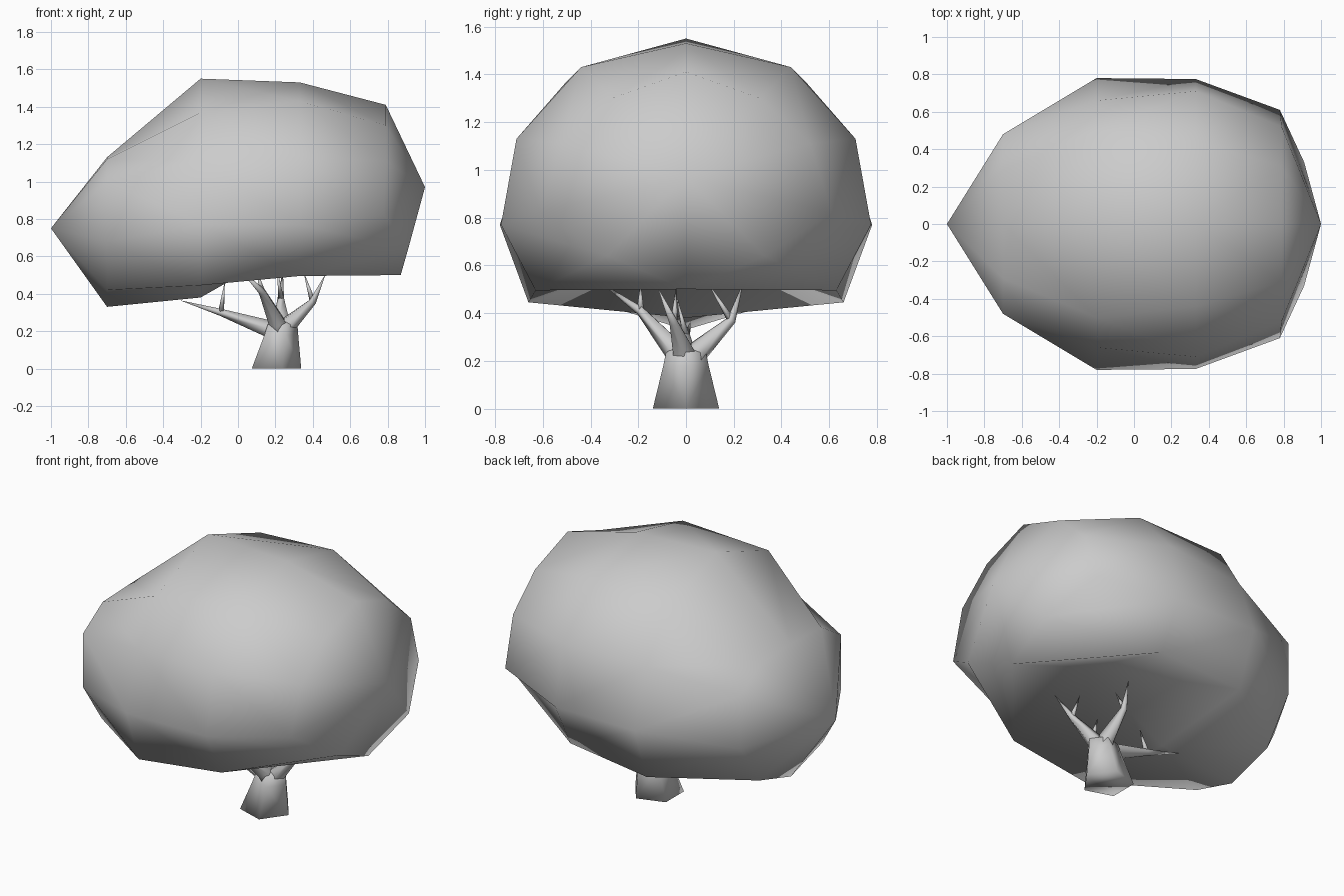
import bpy, bmesh, math
from mathutils import Vector

cube = bpy.data.objects.get("Cube")
if cube:
    bpy.data.objects.remove(cube, do_unlink=True)

GREY = (0.6, 0.6, 0.6, 1)
mat = bpy.data.materials.new("plain grey")
mat.use_nodes = True
mat.diffuse_color = GREY
mat.node_tree.nodes["Principled BSDF"].inputs["Base Color"].default_value = GREY


def finish(name, bm):
    bmesh.ops.recalc_face_normals(bm, faces=bm.faces[:])
    mesh = bpy.data.meshes.new(name)
    for f in bm.faces:
        f.smooth = True
    bm.to_mesh(mesh)
    bm.free()
    mesh.materials.append(mat)
    ob = bpy.data.objects.new(name, mesh)
    bpy.context.collection.objects.link(ob)


def bridge(bm, rings):
    """Join rings with triangles whose diagonals mirror across the two halves."""
    for a, b in zip(rings, rings[1:]):
        n = len(a)
        for i in range(n):
            j = (i + 1) % n
            if i < n // 2:
                bm.faces.new((a[i], a[j], b[j]))
                bm.faces.new((a[i], b[j], b[i]))
            else:
                bm.faces.new((a[i], a[j], b[i]))
                bm.faces.new((a[j], b[j], b[i]))


def fan(bm, ring, tip):
    v = bm.verts.new(tip)
    for i in range(len(ring)):
        bm.faces.new((ring[i], ring[(i + 1) % len(ring)], v))


# Crown: ten-sided sections, each given as one half from top to bottom and mirrored
def section(x, half):
    return [(x, y, z) for y, z in half]


sections = [
    section(-.7, [(0, 1.13), (.29, 1.12), (.48, 1), (.48, .68), (.3, .42), (0, .33)]),
    section(-.2, [(0, 1.55), (.5, 1.37), (.66, 1.11), (.78, .77), (.66, .445), (0, .38)]),
    section(.33, [(0, 1.53), (.44, 1.43), (.71, 1.13), (.775, .77), (.63, .495), (0, .68)]),
    [(.79, 0, 1.41), (.79, .31, 1.3), (.79, .52, 1.11), (.78, .61, .82),
     (.91, .33, .64), (.87, 0, .5)],
]
bm = bmesh.new()
rings = []
for half in sections:
    mirrored = [(x, -y, z) for x, y, z in half[-2:0:-1]]
    rings.append([bm.verts.new(p) for p in half + mirrored])
bridge(bm, rings)
fan(bm, rings[0], (-1, 0, .75))
fan(bm, rings[-1], (1, 0, .97))
finish("crown", bm)

# Trunk: tapered pentagon
bm = bmesh.new()
rings = []
for x, r, z in [(.192, .146, 0), (.222, .1, .18), (.23, .088, .235)]:
    rings.append([bm.verts.new((x + r * math.cos(math.tau * i / 5),
                                r * math.sin(math.tau * i / 5), z)) for i in range(5)])
bridge(bm, rings)
bm.faces.new(rings[0])
fan(bm, rings[-1], (.23, 0, .28))
finish("trunk", bm)


def limb(name, path, radii, sides=5):
    """Tapered limb along a path, ending in a point."""
    pts = [Vector(p) for p in path]
    bm = bmesh.new()
    rings = []
    for k, r in enumerate(radii):
        q = (pts[k + 1] - pts[max(k - 1, 0)]).to_track_quat('Z', 'Y')
        rings.append([bm.verts.new(pts[k] + q @ Vector(
            (r * math.cos(math.tau * i / sides), r * math.sin(math.tau * i / sides), 0)))
            for i in range(sides)])
    bridge(bm, rings)
    bm.faces.new(rings[0])
    fan(bm, rings[-1], pts[-1])
    finish(name, bm)


# Branches: shoulder, fork, main tip, twig tip
heart = (.23, 0, .15)
branches = {
    "right": ((.16, 0, .215), (-.09, 0, .3), (-.31, .02, .365), (-.07, -.04, .47)),
    "left": ((.27, -.01, .24), (.4, -.05, .36), (.47, -.12, .51), (.35, -.04, .52)),
    "front": ((.21, -.05, .25), (.13, -.19, .41), (.01, -.36, .53), (.1, -.19, .53)),
    "back": ((.235, .055, .245), (.23, .19, .37), (.24, .24, .53), (.21, .09, .53)),
}
for side, (shoulder, fork, tip, twig) in branches.items():
    limb(side + "_branch", (heart, shoulder, fork, tip), (.055, .048, .02))
    limb(side + "_twig", (fork, twig), (.017,))
